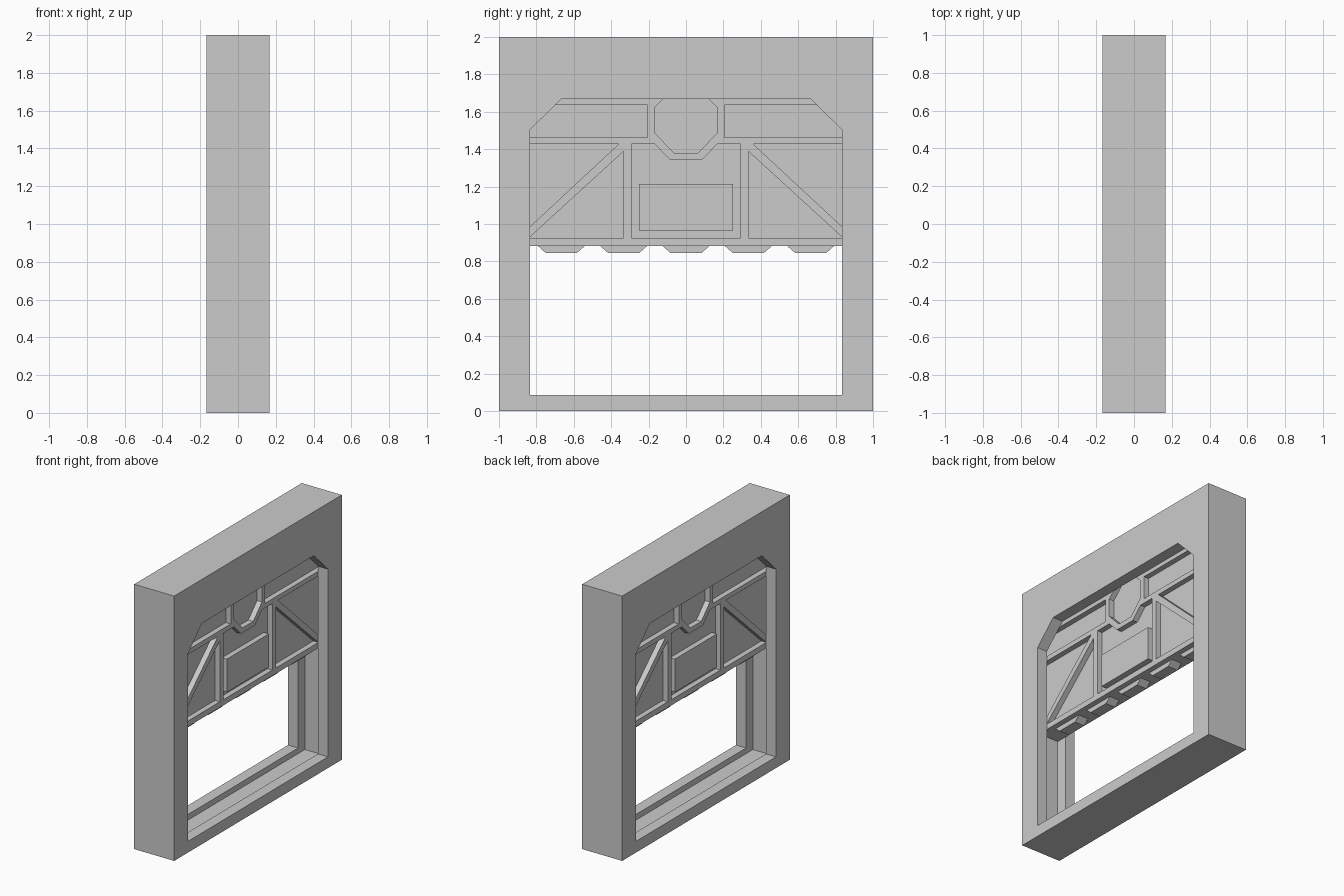
import bpy
import bmesh

if "Cube" in bpy.data.objects:
    bpy.data.objects.remove(bpy.data.objects["Cube"])


def prism(name, outlines, spans):
    """Extrude each (y, z) outline along x over every (x0, x1) span."""
    bm = bmesh.new()
    for pts in outlines:
        for x0, x1 in spans:
            a = [bm.verts.new((x0, y, z)) for y, z in pts]
            b = [bm.verts.new((x1, y, z)) for y, z in pts]
            bm.faces.new(a)
            bm.faces.new(b)
            for i in range(len(pts)):
                j = (i + 1) % len(pts)
                bm.faces.new((a[i], a[j], b[j], b[i]))
    bmesh.ops.recalc_face_normals(bm, faces=bm.faces[:])
    mesh = bpy.data.meshes.new(name)
    bm.to_mesh(mesh)
    bm.free()
    obj = bpy.data.objects.new(name, mesh)
    bpy.context.collection.objects.link(obj)
    return obj


def cut(obj, cutter):
    """Subtract the cutter, then discard it."""
    cutter.hide_render = True
    mod = obj.modifiers.new("cut", 'BOOLEAN')
    mod.operation = 'DIFFERENCE'
    mod.solver = 'EXACT'
    mod.object = cutter
    bpy.context.view_layer.objects.active = obj
    bpy.ops.object.modifier_apply(modifier=mod.name)
    bpy.data.objects.remove(cutter)


def flip(pts):
    return [(-y, z) for y, z in pts]


def both(half):
    """Complete a right-half outline with its mirror image."""
    return half + flip(half)[::-1]


HALF, RIB, CORE = 0.167, 0.083, 0.042

# Frame with chamfered opening and door groove
frame = prism("frame", [both([(1, 0), (1, 2)])], [(-HALF, HALF)])
opening = both([(0.835, 0.085), (0.835, 1.502), (0.668, 1.668)])
cut(frame, prism("opening_cutter", [opening], [(-0.3, 0.3)]))
groove = both([(0.917, 0.042), (0.917, 1.537), (0.703, 1.75)])
cut(frame, prism("groove_cutter", [groove], [(-RIB, RIB)]))

# Door slab, sharing the groove's upper outline
slab = both([(0.917, 0.882), (0.917, 1.537), (0.703, 1.75)])
door = prism("door", [slab], [(-RIB, RIB)])

# Sunken panels on both faces, leaving the ribs
upper = [(0.205, 1.463), (1, 1.463), (1, 1.637), (0.205, 1.637)]
outer_tri = [(0.36, 1.427), (1, 1.427), (1, 0.925), (0.9, 0.925)]
inner_tri = [(0.335, 0.925), (0.84, 0.925), (0.335, 1.387)]
octagon = both([(0.064, 1.38), (0.167, 1.487), (0.167, 1.623), (0.064, 1.726)])
centre = both([(0.292, 0.925), (0.292, 1.427), (0.167, 1.427), (0.085, 1.343)])
panels = [octagon, centre]
for p in (upper, outer_tri, inner_tri):
    panels += [p, flip(p)]
cut(door, prism("panel_cutter", panels, [(CORE, 0.2), (-0.2, -CORE)]))

# Raised rectangular plates
plate = both([(0.25, 0.965), (0.25, 1.215)])
prism("centre_plates", [plate], [(CORE, RIB), (-RIB, -CORE)])

# Teeth along the lower edge
teeth = []
for i in range(-2, 3):
    c = i / 3
    teeth.append([(c - 0.125, 0.882), (c - 0.083, 0.845),
                  (c + 0.083, 0.845), (c + 0.125, 0.882)])
prism("door_teeth", teeth, [(-CORE, CORE)])
